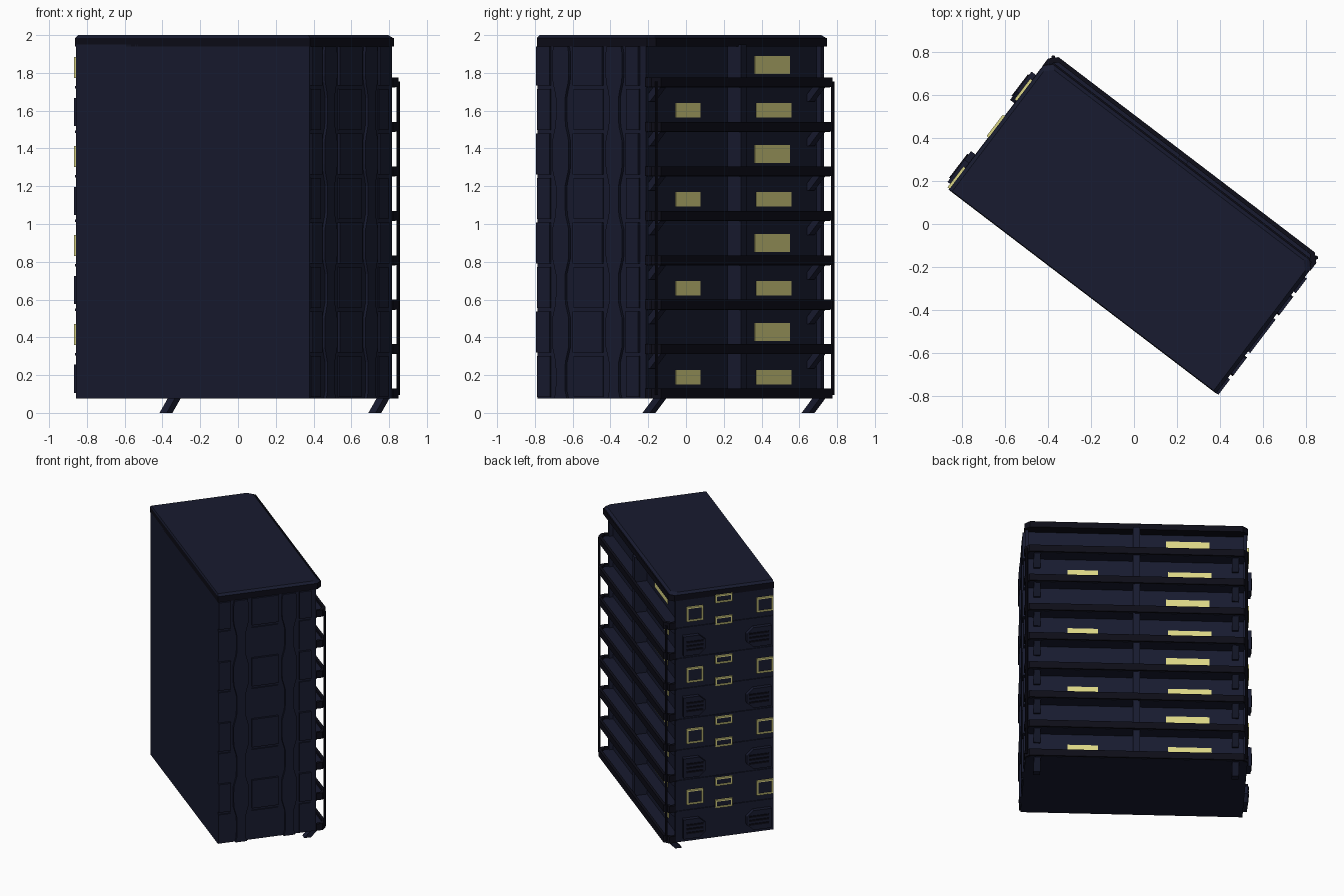
import bpy, bmesh, math

if "Cube" in bpy.data.objects:
    bpy.data.objects.remove(bpy.data.objects["Cube"])

ANGLE = math.radians(-37.3)      # whole block is turned in plan
PITCH, Z0 = 0.2355, 0.075        # storey height, underside of the block
U, VF, VB = 0.778, -0.396, 0.295  # half length, blank wall, recessed balcony wall


def material(name, col):
    m = bpy.data.materials.new(name)
    m.diffuse_color = (*col, 1)
    m.use_nodes = True
    m.node_tree.nodes["Principled BSDF"].inputs["Base Color"].default_value = m.diffuse_color
    return m


NAVY = material("navy", (0.009, 0.011, 0.029))
BLACK = material("dark_trim", (0.004, 0.004, 0.009))
YELLOW = material("lit_yellow", (0.72, 0.68, 0.24))


def finish(name, bm, mat):
    bmesh.ops.recalc_face_normals(bm, faces=bm.faces)
    me = bpy.data.meshes.new(name)
    bm.to_mesh(me)
    bm.free()
    me.materials.append(mat)
    ob = bpy.data.objects.new(name, me)
    ob.rotation_euler.z = ANGLE
    bpy.context.collection.objects.link(ob)
    return ob


def prism(bm, pts, vec):
    """Extrude a closed outline of 3D points along vec."""
    a = [bm.verts.new(p) for p in pts]
    b = [bm.verts.new([p[i] + vec[i] for i in range(3)]) for p in pts]
    bm.faces.new(a)
    bm.faces.new(b[::-1])
    for i in range(len(a)):
        j = (i + 1) % len(a)
        bm.faces.new((a[i], a[j], b[j], b[i]))


def box(bm, u0, u1, v0, v1, z0, z1):
    prism(bm, [(u0, v0, z0), (u1, v0, z0), (u1, v1, z0), (u0, v1, z0)], (0, 0, z1 - z0))


def boxes(name, items, mat):
    bm = bmesh.new()
    for it in items:
        box(bm, *it)
    return finish(name, bm, mat)


def plan(z, u, v0, v1, c):
    """Rectangle in plan with chamfered corners on the balcony side."""
    return [(-u, v0, z), (u, v0, z), (u, v1 - c, z), (u - c, v1, z), (-u + c, v1, z), (-u, v1 - c, z)]


# Main body with end wings and the divider between the two flats
boxes("body", [(-U, U, VF, VB, Z0, 1.95)], NAVY)
boxes("end_wings", [(s * U - 0.025, s * U + 0.025 - 0.025, VB - 0.01, 0.325, Z0, 1.95) if s > 0
                    else (-U, -U + 0.025, VB - 0.01, 0.325, Z0, 1.95) for s in (-1, 1)], NAVY)
boxes("balcony_divider", [(-0.025, 0.025, VB - 0.01, 0.385, Z0, 1.95)], NAVY)

# Roof slab with dark overhanging rim and a bevelled cap
bm = bmesh.new()
prism(bm, plan(1.94, 0.782, VF, 0.37, 0.035), (0, 0, 0.045))
finish("roof_rim", bm, BLACK)
bm = bmesh.new()
lo = [bm.verts.new(p) for p in plan(1.985, 0.782, VF, 0.362, 0.035)]
hi = [bm.verts.new(p) for p in plan(2.0, 0.765, VF + 0.004, 0.345, 0.035)]
bm.faces.new(hi)
bm.faces.new(lo[::-1])
for i in range(6):
    j = (i + 1) % 6
    bm.faces.new((lo[i], lo[j], hi[j], hi[i]))
finish("roof_cap", bm, NAVY)

# Balconies: floor, dark rim and two slanted brackets per storey
slab, rim, brace = bmesh.new(), bmesh.new(), bmesh.new()
for k in range(8):
    z = Z0 + PITCH * k
    prism(slab, plan(z, 0.775, VB - 0.02, 0.39, 0.03), (0, 0, 0.035))
    outer = plan(z + 0.001, 0.785, VB - 0.01, 0.405, 0.035)[2:]
    inner = plan(z + 0.001, 0.765, VB - 0.01, 0.385, 0.03)[2:]
    ends = [(0.785, 0.325), (0.765, 0.325), (-0.765, 0.325), (-0.785, 0.325)]
    e = [(a, b, z + 0.001) for a, b in ends]
    prism(rim, [e[0]] + outer + [e[3], e[2]] + inner[::-1] + [e[1]], (0, 0, 0.052))
    for s in (-1, 1):
        u = s * 0.695 - 0.024
        prism(brace, [(u, 0.258, z - 0.075), (u, 0.308, z - 0.075),
                      (u, 0.382, z + 0.004), (u, 0.332, z + 0.004)], (0.048, 0, 0))
finish("balcony_floors", slab, NAVY)
finish("balcony_rims", rim, BLACK)
finish("balcony_brackets", brace, NAVY)

# Corner poles tying the balconies together
for s in (-1, 1):
    bm = bmesh.new()
    ring = [(s * 0.77 + 0.009 * math.cos(a * math.pi / 4),
             0.39 + 0.009 * math.sin(a * math.pi / 4), Z0 + 0.02) for a in range(8)]
    prism(bm, ring, (0, 0, 1.66))
    finish("corner_pole", bm, BLACK)

# Lit windows on the balcony wall
win = []
for k in range(8):
    z = Z0 + PITCH * k
    if k % 2 == 0:
        win += [(-0.53, -0.225, VB - 0.01, VB + 0.004, z + 0.075, z + 0.152),
                (0.265, 0.48, VB - 0.01, VB + 0.004, z + 0.075, z + 0.152)]
    else:
        win.append((-0.515, -0.21, VB - 0.01, VB + 0.004, z + 0.07, z + 0.165))
boxes("lit_windows", win, YELLOW)

# Panelled end (+u): wavy vertical ribs and raised panels
bm = bmesh.new()
for vc in (-0.23, 0.125):
    zs = [Z0 + (1.94 - Z0) * i / 48 for i in range(49)]
    half = [0.043 - 0.012 * max(-1, min(1, 1.8 * math.cos(2 * math.pi * (z - 0.19) / (2 * PITCH)))) for z in zs]
    pts = [(U - 0.005, vc - h, z) for z, h in zip(zs, half)]
    pts += [(U - 0.005, vc + h, z) for z, h in reversed(list(zip(zs, half)))]
    prism(bm, pts, (0.022, 0, 0))
finish("wavy_ribs", bm, NAVY)
panels = []
for k in range(8):
    z = Z0 + PITCH * k
    d = 0.016 if k % 2 else 0.008
    m = 0.01
    for v0, v1 in ((-0.394, -0.305), (-0.15, 0.045), (0.2, 0.285)):
        panels.append((U - 0.005, U + d, v0, v1, z + m, min(z + PITCH - m, 1.94)))
boxes("end_panels", panels, NAVY)

# Window end (-u): yellow frames, projecting bays and louvres
frames, panes, louvres, lines = [], [], [], []
bays = bmesh.new()


def frame(v0, v1, z0, z1, d=0.016, t=0.011):
    a, b = -U - d, -U + 0.005
    frames.extend([(a, b, v0, v1, z0, z0 + t), (a, b, v0, v1, z1 - t, z1),
                   (a, b, v0, v0 + t, z0, z1), (a, b, v1 - t, v1, z0, z1)])
    panes.append((a + 0.008, b, v0 + t, v1 - t, z0 + t, z1 - t))


for k in range(4):
    zc = 0.42 + 2 * PITCH * k
    frame(0.125, 0.245, zc - 0.06, zc + 0.05)
    frame(-0.39, -0.268, zc - 0.06, zc + 0.05)
    for dz in (-0.085, 0.085):
        frame(-0.09, 0.035, zc + dz - 0.03, zc + dz + 0.03)
    zb = 0.18 + 2 * PITCH * k
    for v0, v1, s in ((0.11, 0.275, 1), (-0.37, -0.19, -1)):
        a, b = (v1, v0) if s > 0 else (v0, v1)
        c = 0.05 * s
        x = -U + 0.005
        prism(bays, [(x, a, zb - 0.075), (x, b + c, zb - 0.075), (x, b, zb - 0.03),
                     (x, b, zb + 0.03), (x, b + c, zb + 0.075), (x, a, zb + 0.075)], (-0.036, 0, 0))
        for i in (-1, 0, 1):
            louvres.append((-U - 0.037, -U, v0 + 0.02, v1 - 0.02, zb + 0.03 * i - 0.006, zb + 0.03 * i + 0.006))
for k in range(1, 8):
    z = Z0 + PITCH * k
    lines.append((-U - 0.006, -U + 0.005, VF + 0.002, 0.32, z - 0.006, z + 0.006))
finish("end_bays", bays, NAVY)
boxes("bay_louvres", louvres, BLACK)
boxes("yellow_frames", frames, YELLOW)
boxes("end_window_panes", panes, NAVY)
boxes("storey_lines", lines, NAVY)
